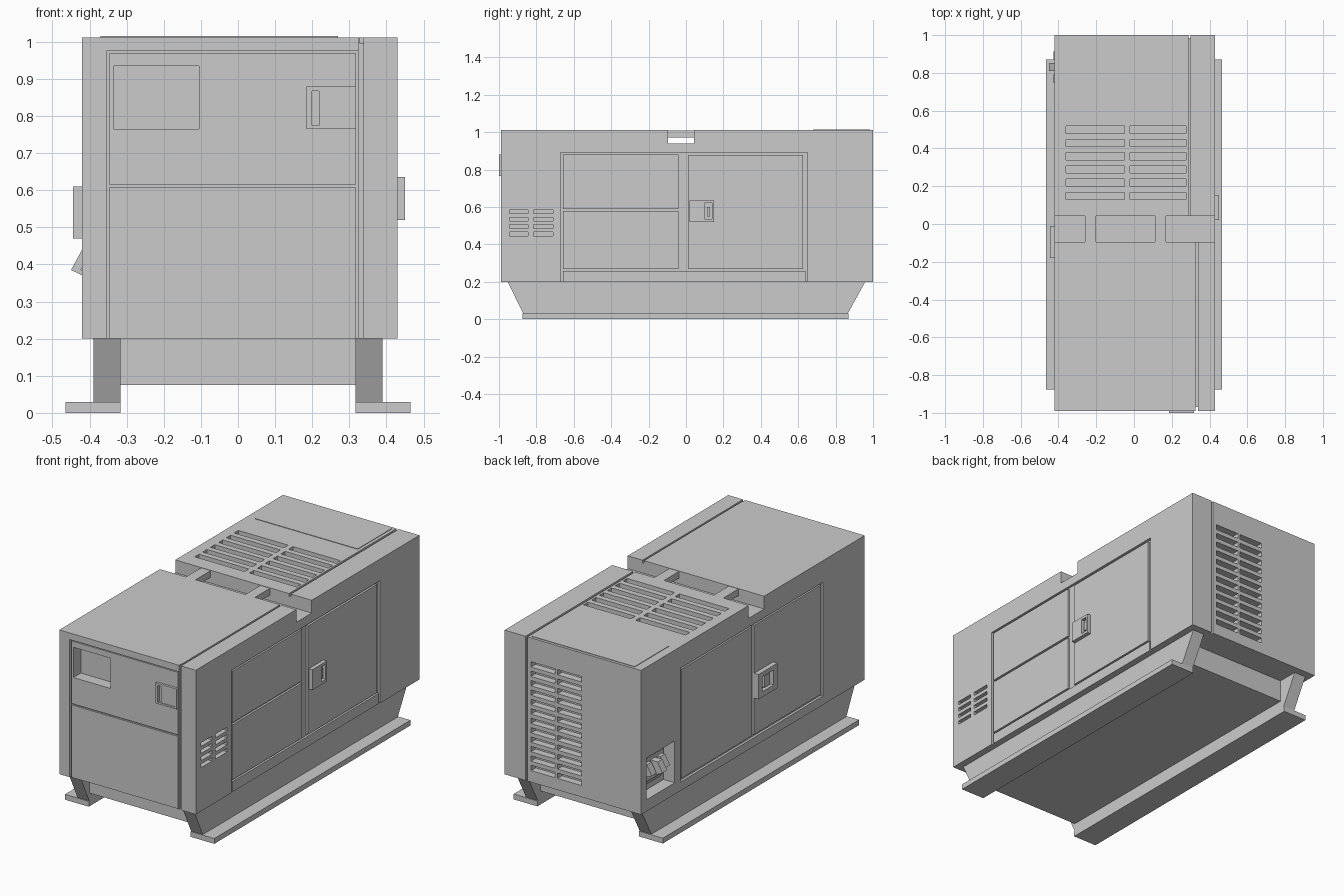
import bpy, bmesh

def mesh_obj(name, bm):
    bmesh.ops.recalc_face_normals(bm, faces=bm.faces)
    me = bpy.data.meshes.new(name)
    bm.to_mesh(me)
    bm.free()
    ob = bpy.data.objects.new(name, me)
    bpy.context.collection.objects.link(ob)
    return ob

def boxes(name, specs):
    """One object from boxes given as (x0, x1, y0, y1, z0, z1)."""
    bm = bmesh.new()
    for x0, x1, y0, y1, z0, z1 in specs:
        vs = bmesh.ops.create_cube(bm, size=1)['verts']
        for v in vs:
            v.co = (x1 if v.co.x > 0 else x0, y1 if v.co.y > 0 else y0,
                    z1 if v.co.z > 0 else z0)
    return mesh_obj(name, bm)

def prism(name, pts, a, b, axis):
    """Extrude a profile along x (pts are y,z) or along y (pts are x,z)."""
    bm = bmesh.new()
    place = (lambda p, t: (t, p[0], p[1])) if axis == 'x' else (lambda p, t: (p[0], t, p[1]))
    f = bm.faces.new([bm.verts.new(place(p, a)) for p in pts])
    ext = bmesh.ops.extrude_face_region(bm, geom=[f])['geom']
    for v in ext:
        if isinstance(v, bmesh.types.BMVert):
            v.co['xyz'.index(axis)] = b
    return mesh_obj(name, bm)

def cut(ob, specs):
    """Subtract boxes and apply."""
    c = boxes("cutter", specs)
    c.hide_render = True
    m = ob.modifiers.new("cut", 'BOOLEAN')
    m.operation, m.object, m.solver = 'DIFFERENCE', c, 'EXACT'
    dg = bpy.context.evaluated_depsgraph_get()
    me = bpy.data.meshes.new_from_object(ob.evaluated_get(dg))
    ob.modifiers.clear()
    ob.data = me
    bpy.data.objects.remove(c)

# canopy body
L, R, F, B, Z0, Z1 = -0.42, 0.43, -0.99, 1.0, 0.2, 1.012
body = boxes("canopy_body", [(L, R, F, B, Z0, Z1)])

# shallow door recesses on front, right and left
D = 0.014
cut(body, [(-0.355, 0.323, F - 0.1, F + D, 0.1, 0.975),
           (R - D, R + 0.1, -0.67, 0.65, 0.1, 0.89),
           (L - 0.1, L + D, -0.62, 0.65, 0.25, 0.89)])
# seams of the side shell: front, roof and back
cut(body, [(0.325, 0.338, F - 0.1, F + 0.02, 0.1, 1.1)])
cut(body, [(0.328, 0.338, F - 0.1, -0.09, Z1 - 0.015, 1.1)])
cut(body, [(0.288, 0.3, 0.03, B + 0.1, Z1 - 0.015, 1.1)])
cut(body, [(0.288, 0.3, B - 0.015, B + 0.1, 0.1, 1.1)])
# lifting channel across the roof
cut(body, [(-0.6, 0.6, -0.095, 0.042, 0.94, 1.1)])
# roof, back and side louvres, hollow for the socket panel
louvres = []
for x0, x1 in ((-0.36, -0.05), (-0.02, 0.275)):
    louvres += [(x0, x1, 0.13 + i * 0.07, 0.168 + i * 0.07, 0.975, 1.1) for i in range(6)]
for x0, x1 in ((-0.05, 0.1), (0.115, 0.265)):
    louvres += [(x0, x1, B - 0.04, B + 0.1, 0.265 + i * 0.053, 0.295 + i * 0.053)
                for i in range(12)]
for y0, y1 in ((-0.945, -0.845), (-0.815, -0.71)):
    louvres += [(R - 0.03, R + 0.1, y0, y1, 0.445 + i * 0.04, 0.465 + i * 0.04)
                for i in range(4)]
louvres.append((L - 0.1, L + 0.07, 0.70, 0.95, 0.265, 0.50))
cut(body, louvres)

# roof bridges over the lifting channel
boxes("roof_bridges", [(x, x + 0.06, -0.095, 0.042, 0.972, Z1 - 0.002)
                       for x in (-0.26, 0.11)])
# roof service hatch
boxes("roof_hatch", [(-0.37, 0.27, 0.68, 0.985, Z1 - 0.01, Z1 + 0.003)])

# front panels, with display window
upper = boxes("front_upper_panel", [(-0.348, 0.318, F + 0.004, F + 0.03, 0.616, 0.968)])
cut(body, [(-0.335, -0.105, F - 0.1, F + 0.07, 0.765, 0.935)])
cut(upper, [(-0.335, -0.105, F - 0.1, F + 0.1, 0.765, 0.935)])
boxes("front_lower_panel", [(-0.348, 0.318, F + 0.004, F + 0.03, Z0, 0.608)])

# side doors
boxes("right_doors", [(R - 0.03, R - 0.002, -0.658, -0.04, 0.59, 0.88),
                      (R - 0.03, R - 0.002, -0.658, -0.04, 0.268, 0.578),
                      (R - 0.03, R - 0.002, 0.012, 0.625, 0.268, 0.878),
                      (R - 0.03, R - 0.002, -0.658, 0.64, Z0, 0.258)])
boxes("left_doors", [(L + 0.002, L + 0.03, 0.008, 0.635, 0.265, 0.88),
                     (L + 0.002, L + 0.03, -0.605, -0.008, 0.265, 0.88)])

# latch housings with recessed grip and paddle
h = boxes("right_latch", [(R - 0.02, 0.45, 0.02, 0.15, 0.52, 0.635)])
cut(h, [(R, 0.5, 0.1, 0.138, 0.535, 0.62)])
boxes("right_latch_paddle", [(R - 0.01, 0.442, 0.112, 0.127, 0.55, 0.6)])
h = boxes("left_latch", [(-0.445, L + 0.02, -0.18, -0.01, 0.47, 0.61)])
cut(h, [(-0.5, L, -0.145, -0.045, 0.5, 0.585)])
boxes("left_latch_paddle", [(-0.438, L + 0.01, -0.12, -0.075, 0.51, 0.575)])
h = boxes("front_latch", [(0.185, 0.318, -1.0, F + 0.02, 0.765, 0.88)])
cut(h, [(0.2, 0.308, -1.1, F + 0.008, 0.775, 0.868)])
boxes("front_latch_paddle", [(0.218, 0.308, -0.996, F + 0.015, 0.775, 0.868)])

# output sockets on the left, tilted downward
prism("socket_panel", [(-0.345, 0.50), (-0.375, 0.46), (-0.375, 0.33), (-0.345, 0.29)],
      0.73, 0.93, 'y')
for i, y in enumerate((0.75, 0.81, 0.87)):
    d = 0 if i == 1 else 0.025
    prism("socket_%d" % (i + 1), [(-0.365 + d, 0.44), (-0.42 + d, 0.44),
                                 (-0.45 + d, 0.385), (-0.365 + d, 0.345)], y, y + 0.042, 'y')

# base pan
boxes("base_pan", [(-0.32, 0.32, -0.87, 0.84, 0.075, Z0 + 0.005)])

# skid rails
for side, s in (("left", -1), ("right", 1)):
    prism(side + "_skid_web", [(-0.87, 0.03), (0.865, 0.03), (0.96, Z0 + 0.003),
                               (-0.955, Z0 + 0.003)], s * 0.317, s * 0.39, 'x')
    boxes(side + "_skid_flange", [tuple(sorted((s * 0.317, s * 0.465)))
                                  + (-0.875, 0.87, 0.0, 0.03)])
